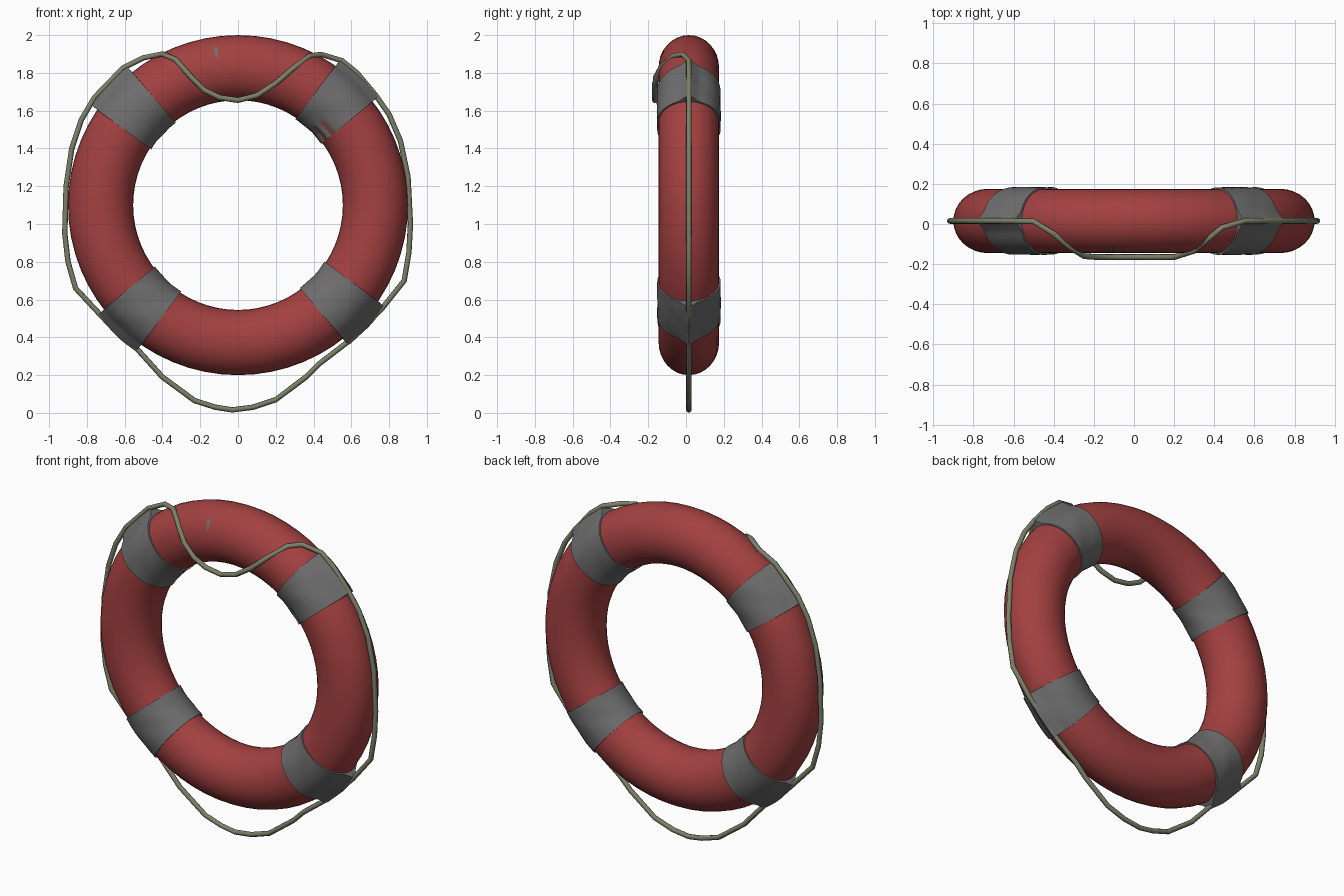
import bpy, bmesh, math
from mathutils import Vector

cube = bpy.data.objects.get("Cube")
if cube:
    bpy.data.objects.remove(cube, do_unlink=True)

CENTRE = Vector((0, 0.015, 1.1))
MAJOR, RADIAL, DEPTH = 0.7275, 0.1725, 0.16


def material(name, rgb):
    mat = bpy.data.materials.new(name)
    mat.use_nodes = True
    mat.diffuse_color = (*rgb, 1)
    mat.node_tree.nodes["Principled BSDF"].inputs["Base Color"].default_value = (*rgb, 1)
    return mat


red = material("faded red", (0.37, 0.052, 0.052))
grey = material("worn grey", (0.16, 0.155, 0.155))
olive = material("olive rope", (0.2, 0.22, 0.14))


def tube_point(angle, phi, lift=0.0, shift=0.0):
    """Point on the ring's surface, raised by lift and shifted along the ring."""
    r = MAJOR + (RADIAL + lift) * math.cos(phi)
    a = angle + shift / r
    return CENTRE + Vector((r * math.cos(a), (DEPTH + lift) * math.sin(phi), r * math.sin(a)))


def grid_object(name, mat, rows, cols, point, wrap_rows, wrap_cols, angle=40):
    """Skin a grid of points into a smooth surface."""
    bm = bmesh.new()
    v = [[bm.verts.new(point(i, j)) for j in range(cols)] for i in range(rows)]
    for i in range(rows if wrap_rows else rows - 1):
        for j in range(cols if wrap_cols else cols - 1):
            k, n = (i + 1) % rows, (j + 1) % cols
            bm.faces.new((v[i][j], v[i][n], v[k][n], v[k][j]))
    bmesh.ops.recalc_face_normals(bm, faces=bm.faces)
    mesh = bpy.data.meshes.new(name)
    bm.to_mesh(mesh)
    bm.free()
    mesh.materials.append(mat)
    obj = bpy.data.objects.new(name, mesh)
    bpy.context.collection.objects.link(obj)
    smooth(obj, angle)
    return obj


def smooth(obj, angle):
    bpy.ops.object.select_all(action="DESELECT")
    obj.select_set(True)
    bpy.context.view_layer.objects.active = obj
    bpy.ops.object.shade_smooth_by_angle(angle=math.radians(angle))


# Float ring
SEG, SIDES = 64, 32
grid_object("float_ring", red, SEG, SIDES,
            lambda i, j: tube_point(math.tau * i / SEG, math.tau * j / SIDES), True, True)


# Straps: wrapped bands, pinched outward over the rope, with tucked edges
def strap(name, degrees, torn=False):
    rows, cols = 11, 48
    a = math.radians(degrees)

    def point(i, j):
        phi = math.tau * j / cols
        t = max(-1, min(1, (i - rows // 2) / (rows // 2 - 1)))
        edge = i in (0, rows - 1)
        ridge = 0.036 * math.exp(-(math.sin(phi / 2) / 0.09) ** 2)
        crease = 0.0025 * math.sin(5 * phi + 3 * t + degrees) * math.cos(2 * t)
        lift = -0.004 if edge else 0.008 + ridge + crease
        # Ragged slits on the inner front side
        if torn and t < 0 and j in (28, 31):
            lift = -0.006
        half = 0.117 + 0.03 * math.cos(phi) * RADIAL / 0.25
        return tube_point(a, phi, lift, t * half)

    grid_object(name, grey, rows, cols, point, False, True, 50)


strap("strap_upper_left", 46.3, torn=True)
strap("strap_upper_right", 137.2)
strap("strap_lower_right", 226.6)
strap("strap_lower_left", -43.2)

# Small worn patch on the front of the ring
grid_object("worn_patch", grey, 6, 3,
            lambda i, j: tube_point(math.radians(98) + (j - 1) * 0.012 * math.sin(0.6 + i / 2.4),
                                    -0.82 - i * 0.08, 0.004), False, False)

# Grab rope: one closed loop seen from the front, swung forward at the top
path = [(0, 1.655), (.1, 1.68), (.2, 1.745), (.3, 1.83), (.38, 1.89), (.44, 1.898),
        (.55, 1.865), (.63, 1.8), (.73, 1.68), (.8, 1.58), (.86, 1.44), (.9, 1.25),
        (.913, 1), (.905, .85), (.88, .7), (.76, .55), (.6, .39), (.43, .26), (.36, .19),
        (.2, .07), (.08, .03), (-.03, .016), (-.12, .03), (-.23, .065), (-.4, .19),
        (-.54, .345), (-.72, .51), (-.86, .66), (-.9, .8), (-.917, .95), (-.91, 1.2),
        (-.88, 1.4), (-.83, 1.55), (-.76, 1.67), (-.61, 1.825), (-.5, 1.88), (-.4, 1.9),
        (-.33, 1.87), (-.25, 1.78), (-.18, 1.71), (-.1, 1.67)]


def rope_depth(x, z):
    if z < CENTRE.z:
        return CENTRE.y
    t = max(0, min(1, (abs(x) - 0.22) / 0.3))
    return -0.165 + 0.18 * t * t * (3 - 2 * t)


curve = bpy.data.curves.new("grab_rope", "CURVE")
curve.dimensions = "3D"
curve.bevel_depth = 0.0145
curve.bevel_resolution = 2
spline = curve.splines.new("POLY")
spline.points.add(len(path) - 1)
for p, (x, z) in zip(spline.points, path):
    p.co = (x, rope_depth(x, z), z, 1)
spline.use_cyclic_u = True
curve.materials.append(olive)
rope = bpy.data.objects.new("grab_rope", curve)
bpy.context.collection.objects.link(rope)
bpy.ops.object.select_all(action="DESELECT")
rope.select_set(True)
bpy.context.view_layer.objects.active = rope
bpy.ops.object.convert(target="MESH")
smooth(bpy.context.view_layer.objects.active, 50)
